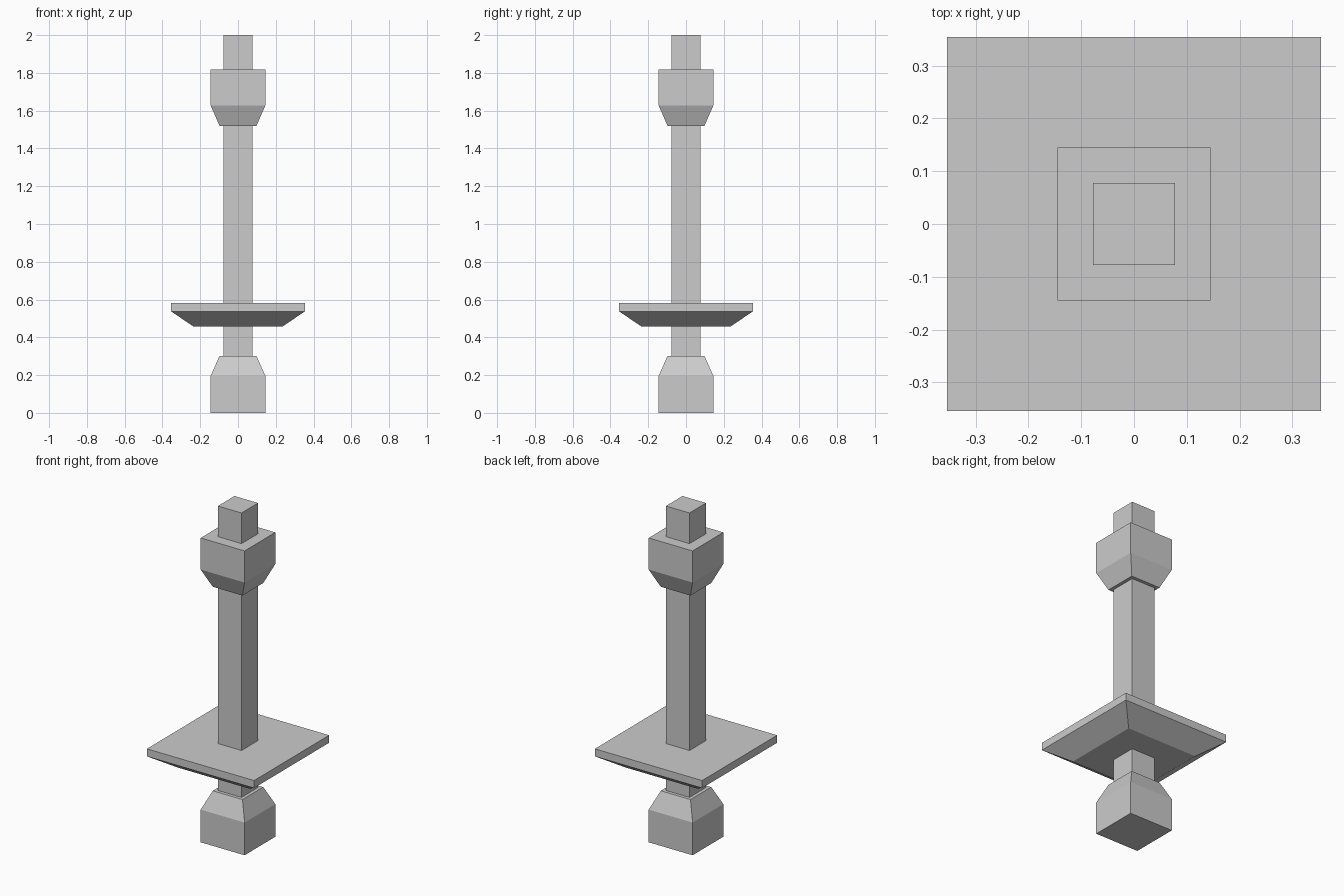
import bpy
import bmesh

if "Cube" in bpy.data.objects:
    bpy.data.objects.remove(bpy.data.objects["Cube"])


def square_stack(name, sections):
    """Closed square solid lofted through (half_width, z) sections."""
    bm = bmesh.new()
    rings = [[bm.verts.new((sx * h, sy * h, z))
              for sx, sy in ((-1, -1), (1, -1), (1, 1), (-1, 1))]
             for h, z in sections]
    for low, high in zip(rings, rings[1:]):
        for i in range(4):
            j = (i + 1) % 4
            bm.faces.new((low[i], low[j], high[j], high[i]))
    bm.faces.new(rings[0][::-1])
    bm.faces.new(rings[-1])
    mesh = bpy.data.meshes.new(name)
    bm.to_mesh(mesh)
    bm.free()
    obj = bpy.data.objects.new(name, mesh)
    bpy.context.collection.objects.link(obj)
    return obj


# Central square post, rooted inside the foot block
square_stack("post", [(0.078, 0.1), (0.078, 2.0)])

# Foot block tapering upward
square_stack("foot_block", [(0.145, 0.0), (0.145, 0.195), (0.098, 0.302)])

# Wide plate with bevelled underside
square_stack("plate", [(0.235, 0.457), (0.354, 0.537), (0.354, 0.582)])

# Upper collar tapering downward
square_stack("upper_collar", [(0.098, 1.52), (0.145, 1.628), (0.145, 1.817)])
